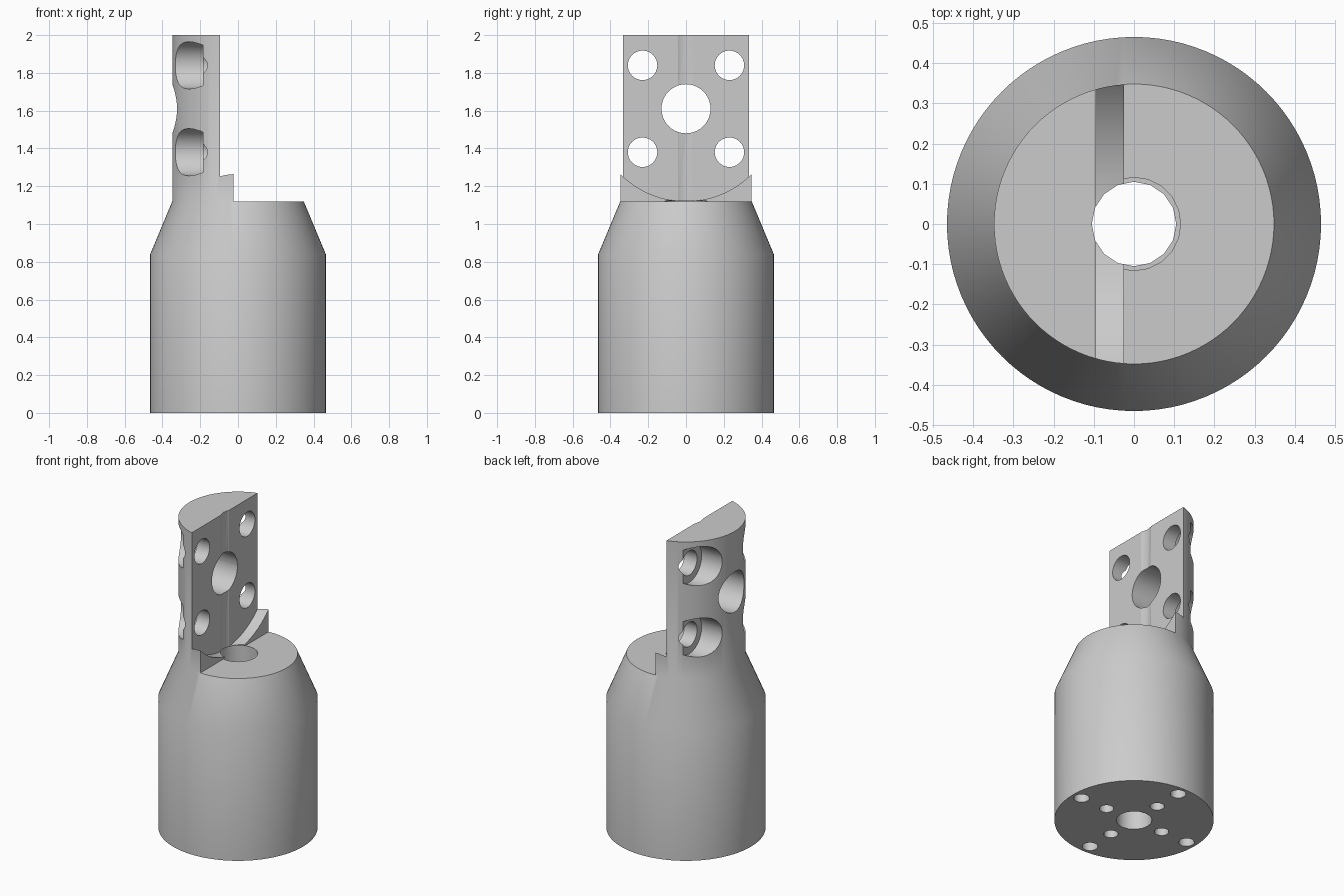
import bpy
import bmesh
from math import pi, radians, cos, sin
from mathutils import Matrix, Vector

cube = bpy.data.objects.get("Cube")
if cube:
    bpy.data.objects.remove(cube, do_unlink=True)

metal = bpy.data.materials.new("plain grey metal")
metal.use_nodes = True
GREY = (0.6, 0.6, 0.6, 1)
metal.diffuse_color = GREY
metal.node_tree.nodes["Principled BSDF"].inputs["Base Color"].default_value = GREY


def make_object(name, bm):
    bmesh.ops.recalc_face_normals(bm, faces=bm.faces)
    mesh = bpy.data.meshes.new(name)
    bm.to_mesh(mesh)
    bm.free()
    mesh.materials.append(metal)
    obj = bpy.data.objects.new(name, mesh)
    bpy.context.collection.objects.link(obj)
    return obj


def rod(name, start, end, radius, sides=40):
    """Cylinder running between two points."""
    start, end = Vector(start), Vector(end)
    axis = end - start
    bm = bmesh.new()
    turn = axis.to_track_quat('Z', 'Y').to_matrix().to_4x4()
    bmesh.ops.create_cone(bm, cap_ends=True, segments=sides, radius1=radius,
                          radius2=radius, depth=axis.length,
                          matrix=Matrix.Translation((start + end) / 2) @ turn)
    return make_object(name, bm)


def box(name, low, high):
    low, high = Vector(low), Vector(high)
    bm = bmesh.new()
    bmesh.ops.create_cube(bm, size=1, matrix=Matrix.Translation((low + high) / 2)
                          @ Matrix.Diagonal((*(high - low), 1)))
    return make_object(name, bm)


def lathe(name, profile, sides=96):
    """Closed solid of rings stacked along z."""
    bm = bmesh.new()
    rings = [[bm.verts.new((r * cos(2 * pi * i / sides), r * sin(2 * pi * i / sides), z))
              for i in range(sides)] for r, z in profile]
    for a, b in zip(rings, rings[1:]):
        for i in range(sides):
            j = (i + 1) % sides
            bm.faces.new((a[i], a[j], b[j], b[i]))
    bm.faces.new(rings[0][::-1])
    bm.faces.new(rings[-1])
    return make_object(name, bm)


def cut(target, cutter):
    cutter.hide_render = True
    mod = target.modifiers.new("cut", 'BOOLEAN')
    mod.operation = 'DIFFERENCE'
    mod.solver = 'EXACT'
    mod.object = cutter
    bpy.context.view_layer.objects.active = target
    bpy.ops.object.modifier_apply(modifier=mod.name)
    bpy.data.objects.remove(cutter, do_unlink=True)


# Round base, tapered shoulder and upright stem
SHOULDER, MID = 1.12, 1.61
FACE, LEDGE = -0.095, -0.025
holder = lathe("tool_holder", [(0.465, 0), (0.465, 0.84), (0.348, SHOULDER), (0.348, 2)])

# Cut the stem to a half-round plate, leaving a concave ledge at its foot
cut(holder, box("shoulder_cutter", (LEDGE, -1, SHOULDER), (1, 1, 3)))
cut(holder, box("face_cutter", (FACE, -1, MID), (1, 1, 3)))
cut(holder, rod("ledge_cutter", (FACE, 0, MID), (1, 0, MID), 0.49, 96))

# Central bore, with a wider mouth at the shoulder
cut(holder, rod("bore_cutter", (0, 0, -1), (0, 0, 3), 0.105, 16))
cut(holder, rod("mouth_cutter", (0, 0, 1.0), (0, 0, SHOULDER + 0.002), 0.116, 20))

# Large plate hole and four counterbored bolt holes
cut(holder, rod("plate_hole_cutter", (-1, 0, MID), (1, 0, MID), 0.13))
for y in (-0.23, 0.23):
    for z in (MID - 0.23, MID + 0.23):
        cut(holder, rod("bolt_cutter", (-1, y, z), (1, y, z), 0.078))
        cut(holder, rod("counterbore_cutter", (-1, y, z), (-0.185, y, z), 0.125))

# Two rings of blind holes in the underside
for ring, radius in ((0.21, 0.042), (0.4, 0.046)):
    for k in range(4):
        x, y = ring * cos(k * pi / 2), ring * sin(k * pi / 2)
        cut(holder, rod("base_hole_cutter", (x, y, -0.2), (x, y, 0.3), radius, 24))

# Smooth shading with crisp edges
bpy.ops.object.select_all(action='DESELECT')
holder.select_set(True)
bpy.context.view_layer.objects.active = holder
bpy.ops.object.shade_smooth_by_angle(angle=radians(24))
